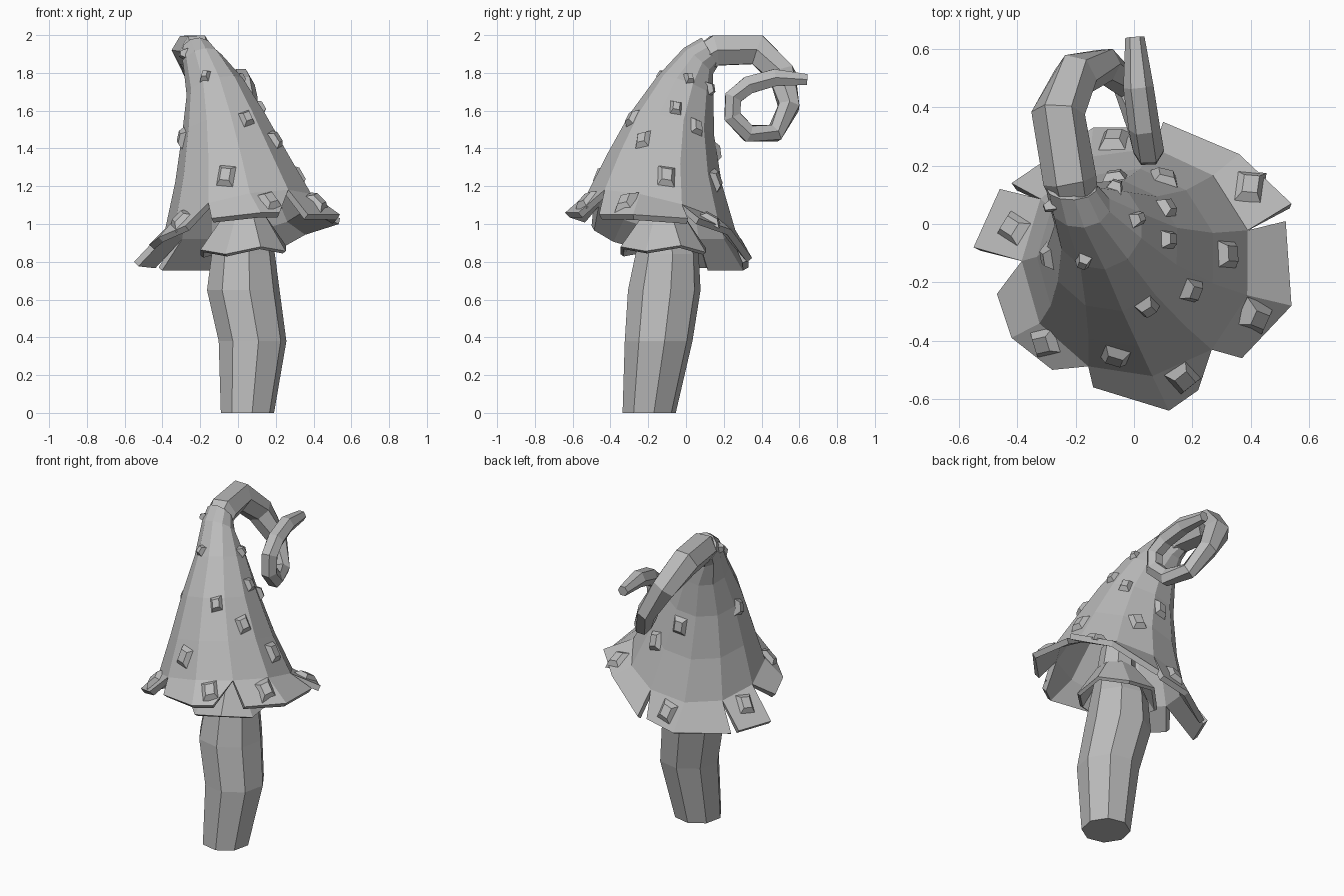
import bpy, bmesh, math
from mathutils import Vector
from mathutils.bvhtree import BVHTree

if "Cube" in bpy.data.objects:
    bpy.data.objects.remove(bpy.data.objects["Cube"])

grey = bpy.data.materials.new("plain_grey")
grey.use_nodes = True
grey.diffuse_color = (0.5, 0.5, 0.5, 1)
grey.node_tree.nodes["Principled BSDF"].inputs["Base Color"].default_value = grey.diffuse_color


def finish(bm, name, thickness=0):
    """Turn a bmesh into a flat shaded object, optionally as a thick shell."""
    bmesh.ops.recalc_face_normals(bm, faces=bm.faces)
    mesh = bpy.data.meshes.new(name)
    bm.to_mesh(mesh)
    bm.free()
    mesh.materials.append(grey)
    obj = bpy.data.objects.new(name, mesh)
    bpy.context.collection.objects.link(obj)
    if thickness:
        shell = obj.modifiers.new("shell", "SOLIDIFY")
        shell.thickness = thickness
        shell.offset = -1
    return obj


def bridge(bm, lower, upper):
    n = len(lower)
    for i in range(n):
        j = (i + 1) % n
        bm.faces.new((lower[i], lower[j], upper[j], upper[i]))


def level_ring(bm, center, radius, sides, turn=0.0, slope=(0, 0), wave=0.0):
    """Ring of points seen round from above; slope tips its plane."""
    ring = []
    for i in range(sides):
        a = turn + math.tau * i / sides
        dx, dy = radius * math.cos(a), radius * math.sin(a)
        dz = slope[0] * dx + slope[1] * dy + wave * (-1) ** i
        ring.append(bm.verts.new(Vector(center) + Vector((dx, dy, dz))))
    return ring


# Stem: bent eight-sided column
STEM_TURN = math.radians(10)
bm = bmesh.new()
stem = [((.05, -.195, 0), .143), ((.077, -.145, .38), .182), ((.028, -.115, .65), .195),
        ((.028, -.1, .84), .17), ((.035, -.12, 1.03), .115), ((.02, -.12, 1.2), .1)]
rings = [level_ring(bm, c, r, 8, STEM_TURN) for c, r in stem]
for low, high in zip(rings, rings[1:]):
    bridge(bm, low, high)
bm.faces.new(rings[0])
bm.faces.new(rings[-1])
finish(bm, "stem")

# Collar: flared skirt with a wavy edge
bm = bmesh.new()
hem = level_ring(bm, (.027, -.12, .86), .245, 8, math.pi / 8, (.05, 0), .015)
neck = level_ring(bm, (.035, -.12, 1.05), .115, 8, math.pi / 8)
bridge(bm, hem, neck)
finish(bm, "collar", .022)

# Cap: leaning cone of tipped rings, with separate flaps round the rim
SIDES = 11
START = math.radians(-115)
SLOPE = (.2, -.25)

bm = bmesh.new()
cap = [((.01, -.13, 1.055), .395, SLOPE),
       ((-.025, -.115, 1.28), .308, SLOPE),
       ((-.07, -.075, 1.52), .226, SLOPE),
       ((-.12, -.005, 1.72), .152, (.25, -.35)),
       ((-.185, .065, 1.86), .105, (.2, -.9)),
       ((-.215, .125, 1.91), .088, (.1, -1.8))]
rings = []
for c, r, slope in cap:
    ring = level_ring(bm, c, r, SIDES, START, slope)
    if slope[1] < -.5:
        # squash steep rings so that they stay round along the bend
        for v in ring:
            v.co.y = c[1] + (v.co.y - c[1]) / math.hypot(1, slope[1])
            v.co.z = c[2] + (v.co.z - c[2]) / math.hypot(1, slope[1])
    rings.append(ring)
for low, high in zip(rings, rings[1:]):
    bridge(bm, low, high)

flaps = [[(-.14, -.56, 1.03), (.12, -.64, 1.06), (.22, -.57, 1.06)],
         [(.37, -.46, 1.05), (.54, -.28, 1.05), (.52, .01, 1.03)],
         [(.54, .07, 1.03), (.36, .24, .97), (.1, .35, .82)],
         [(.05, .33, .81), (-.14, .33, .77), (-.42, .14, .77)],
         [(-.46, .12, .79), (-.55, -.08, .8)],
         [(-.47, -.24, .89), (-.42, -.39, .93), (-.28, -.5, .99)]]
corner = 0
for flap in flaps:
    outer = [bm.verts.new(p) for p in flap]
    for k in range(len(outer) - 1):
        a, b = rings[0][corner], rings[0][(corner + 1) % SIDES]
        bm.faces.new((a, outer[k], outer[k + 1], b))
        corner += 1
bmesh.ops.recalc_face_normals(bm, faces=bm.faces)
surface = BVHTree.FromBMesh(bm)
finish(bm, "cap", .035)

# Curl: six-sided tapering tube that coils behind the cap
path = [(-.2, .08, 1.87, .08), (-.22, .15, 1.918, .092), (-.26, .38, 1.922, .092),
        (-.2, .51, 1.79, .08), (-.1, .545, 1.62, .062), (-.02, .47, 1.48, .052),
        (.03, .33, 1.48, .052), (.05, .245, 1.57, .052), (.05, .25, 1.67, .053),
        (.035, .33, 1.735, .054), (.015, .47, 1.775, .052), (.003, .64, 1.765, .033)]
points = [Vector(p[:3]) for p in path]
bm = bmesh.new()
rings = []
for i, p in enumerate(points):
    along = (points[min(i + 1, len(points) - 1)] - points[max(i - 1, 0)]).normalized()
    side = (Vector((1, 0, 0)) - along * along.x).normalized()
    up = along.cross(side)
    r = path[i][3]
    angles = [math.tau * k / 6 for k in range(6)]
    rings.append([bm.verts.new(p + r * (math.cos(a) * side + math.sin(a) * up)) for a in angles])
for low, high in zip(rings, rings[1:]):
    bridge(bm, low, high)
bm.faces.new(rings[0])
bm.faces.new(rings[-1])
finish(bm, "curl")

# Spots: blunt four-sided studs set on the cap, smaller towards the top
spots = [(.02, .02, 1.78), (.14, .08, 1.53), (.14, -.05, 1.63), (.2, -.23, 1.45),
         (.04, -.27, 1.55), (-.17, -.12, 1.78), (-.32, -.12, 1.46), (.35, -.1, 1.27),
         (.42, -.32, 1.12), (.17, -.53, 1.13), (-.06, -.44, 1.25), (-.31, -.41, 1.03),
         (-.44, 0, .93), (.4, .14, 1.05), (.12, .2, 1.25), (-.07, .18, 1.38),
         (-.07, .3, .88), (-.06, .14, 1.72), (-.29, .06, 1.9)]
bm = bmesh.new()
for i, spot in enumerate(spots):
    p, normal, _, _ = surface.find_nearest(Vector(spot))
    size = min(.072, .16 - .069 * spot[2])
    across = Vector((0, 0, 1)).cross(normal).normalized()
    upward = normal.cross(across)
    twist = math.pi / 4 + .3 * math.sin(5 * i)
    rings = []
    for scale, lift in ((1.2, -.01), (.6, .026)):
        ring = []
        for k in range(4):
            a = twist + k * math.pi / 2
            offset = scale * size * (.85 * math.cos(a) * across + 1.1 * math.sin(a) * upward)
            ring.append(bm.verts.new(p + offset + normal * lift))
        rings.append(ring)
    bridge(bm, *rings)
    bm.faces.new(rings[0])
    bm.faces.new(rings[1])
finish(bm, "cap_spots")
